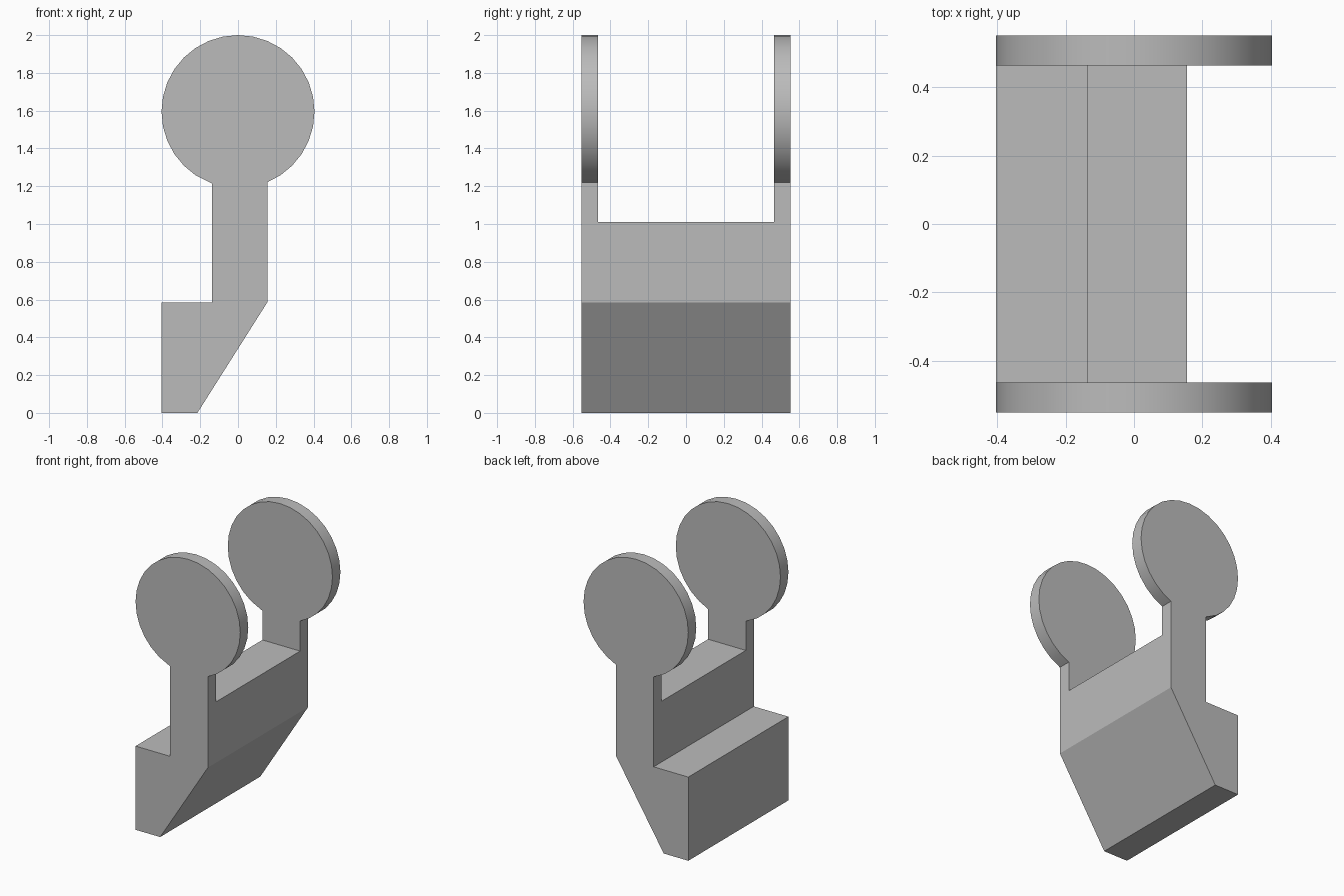
import bpy, bmesh, math

if "Cube" in bpy.data.objects:
    bpy.data.objects.remove(bpy.data.objects["Cube"])

grey = bpy.data.materials.new("plain grey")
grey.use_nodes = True
grey.diffuse_color = (0.5, 0.5, 0.5, 1)
grey.node_tree.nodes["Principled BSDF"].inputs["Base Color"].default_value = (0.5, 0.5, 0.5, 1)


def prism(name, profile, half_depth):
    """Extrude an x-z outline evenly along y."""
    bm = bmesh.new()
    face = bm.faces.new([bm.verts.new((x, -half_depth, z)) for x, z in profile])
    new = bmesh.ops.extrude_face_region(bm, geom=[face])["geom"]
    bmesh.ops.translate(bm, vec=(0, 2 * half_depth, 0),
                        verts=[v for v in new if isinstance(v, bmesh.types.BMVert)])
    bmesh.ops.recalc_face_normals(bm, faces=bm.faces)
    mesh = bpy.data.meshes.new(name)
    bm.to_mesh(mesh)
    bm.free()
    mesh.materials.append(grey)
    obj = bpy.data.objects.new(name, mesh)
    bpy.context.collection.objects.link(obj)
    return obj


# Silhouette: stepped foot with sloped side, neck, and round head
RADIUS, CENTRE_Z, SEGMENTS = 0.405, 1.595, 32
NECK_LEFT, NECK_RIGHT = 0.155, -0.137
outline = [(NECK_RIGHT, 0.585), (-0.405, 0.585), (-0.405, 0), (-0.215, 0), (NECK_LEFT, 0.585)]


def rim_point(x):
    return (x, CENTRE_Z - math.sqrt(RADIUS ** 2 - x ** 2))


outline.append(rim_point(NECK_LEFT))
for i in range(SEGMENTS):
    a = -math.pi / 2 + 2 * math.pi * i / SEGMENTS
    x, z = RADIUS * math.cos(a), CENTRE_Z + RADIUS * math.sin(a)
    if z > CENTRE_Z or not NECK_RIGHT - 0.03 < x < NECK_LEFT + 0.03:
        outline.append((x, z))
outline.append(rim_point(NECK_RIGHT))
bracket = prism("bracket", outline, 0.553)

# Gap between the two round-headed arms
cutter = prism("gap_cutter", [(-1, 1.01), (1, 1.01), (1, 3), (-1, 3)], 0.465)
cutter.hide_render = True
mod = bracket.modifiers.new("gap", "BOOLEAN")
mod.operation = "DIFFERENCE"
mod.solver = "EXACT"
mod.object = cutter
bpy.ops.object.select_all(action="DESELECT")
bracket.select_set(True)
bpy.context.view_layer.objects.active = bracket
bpy.ops.object.modifier_apply(modifier=mod.name)
bpy.data.objects.remove(cutter)

# Smooth rims, sharp corners
bpy.ops.object.shade_smooth_by_angle(angle=math.radians(30))
